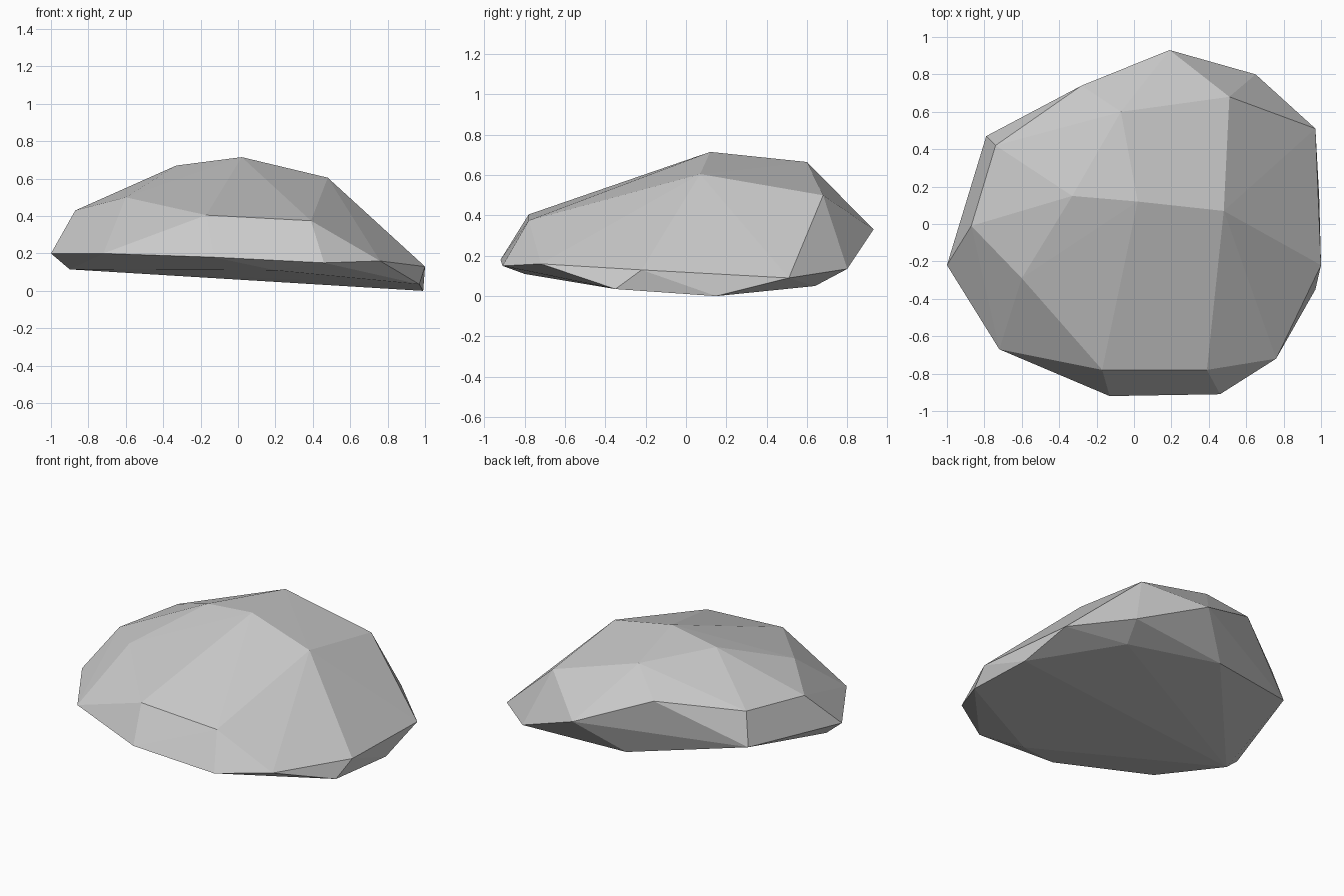
import bpy
import bmesh

# Remove the default cube
default_cube = bpy.data.objects.get("Cube")
if default_cube:
    bpy.data.objects.remove(default_cube, do_unlink=True)


def make_material(name, color):
    """Create one flat, matte colour."""
    material = bpy.data.materials.new(name)
    material.use_nodes = True
    material.diffuse_color = color
    shader = material.node_tree.nodes["Principled BSDF"]
    shader.inputs["Base Color"].default_value = color
    shader.inputs["Roughness"].default_value = 0.9
    return material


def make_faceted_stone(name, corner_groups, material):
    """Wrap a tight faceted skin around the corner points of a stone."""
    bm = bmesh.new()
    for group in corner_groups:
        for corner in group:
            bm.verts.new(corner)
    hull = bmesh.ops.convex_hull(bm, input=bm.verts[:], use_existing_faces=False)
    leftovers = [item for item in hull["geom_interior"] + hull["geom_unused"]
                 if isinstance(item, bmesh.types.BMVert)]
    bmesh.ops.delete(bm, geom=list(set(leftovers)), context="VERTS")
    bmesh.ops.recalc_face_normals(bm, faces=bm.faces[:])

    mesh = bpy.data.meshes.new(name)
    bm.to_mesh(mesh)
    bm.free()
    mesh.materials.append(material)
    for polygon in mesh.polygons:
        polygon.use_smooth = False
    stone = bpy.data.objects.new(name, mesh)
    bpy.context.scene.collection.objects.link(stone)
    return stone


# Ridge along the top
crown = [(-.33, .15, .67), (.02, .12, .715), (.48, .07, .605), (-.07, .6, .665)]

# Shoulders where the top breaks into the sides
shoulders = [(-.87, -.01, .43), (-.6, -.29, .5), (-.17, -.78, .405),
             (.39, -.78, .375), (.51, .68, .5), (-.28, .74, .52),
             (-.74, .42, .454)]

# Widest outline, running round from the left end of the front
girdle = [(-1, -.22, .2), (-.72, -.67, .2), (-.13, -.92, .18),
          (.46, -.91, .15), (.76, -.72, .16), (1, -.22, .13),
          (.97, .51, .09), (.65, .8, .135), (.19, .93, .33),
          (-.79, .47, .245)]

# Shallow underside
underside = [(.97, -.35, .035), (.99, .15, 0), (.59, .64, .05),
             (.2, -.8, .11), (-.9, -.2, .115), (-.07, .73, .12)]

stone_grey = make_material("stone_grey", (.6, .6, .6, 1))
make_faceted_stone("rock", [crown, shoulders, girdle, underside], stone_grey)
